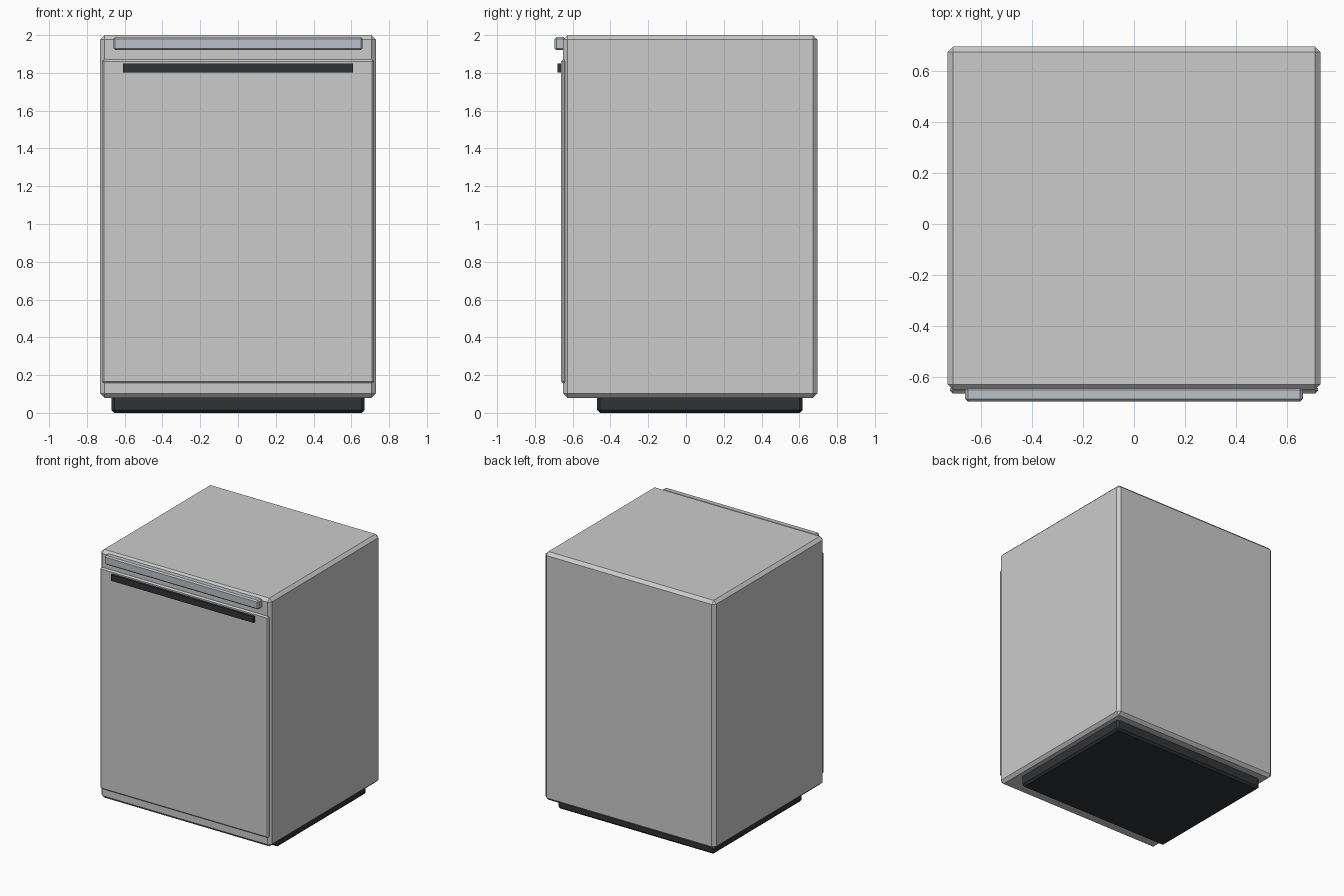
import bpy

if "Cube" in bpy.data.objects:
    bpy.data.objects.remove(bpy.data.objects["Cube"])


def material(name, color):
    mat = bpy.data.materials.new(name)
    mat.diffuse_color = color
    mat.use_nodes = True
    mat.node_tree.nodes["Principled BSDF"].inputs["Base Color"].default_value = mat.diffuse_color
    return mat


def box(name, lo, hi, chamfer=0.0, mat=None):
    """Axis-aligned box between two corners with an optional chamfer."""
    bpy.ops.mesh.primitive_cube_add(size=1, location=[(a + b) / 2 for a, b in zip(lo, hi)])
    obj = bpy.context.object
    obj.name = name
    obj.scale = [b - a for a, b in zip(lo, hi)]
    bpy.ops.object.transform_apply(location=False, rotation=False, scale=True)
    if chamfer:
        bevel = obj.modifiers.new("chamfer", 'BEVEL')
        bevel.width = chamfer
        bevel.segments = 1
    if mat:
        obj.data.materials.append(mat)
    return obj


dark = material("dark_plastic", (0.03, 0.033, 0.037, 1))
steel = material("pale_steel", (0.50, 0.54, 0.58, 1))

# Cabinet body and recessed plinth
box("cabinet_body", (-0.73, -0.65, 0.08), (0.73, 0.695, 2.0), 0.023)
box("plinth", (-0.67, -0.47, 0.0), (0.67, 0.617, 0.10), 0.015, dark)

# Door panel standing just proud of the cabinet
box("door_panel", (-0.72, -0.662, 0.157), (0.72, -0.634, 1.87), 0.01)

# Dark grip strip and steel bar along the top
box("grip_strip", (-0.61, -0.68, 1.802), (0.61, -0.655, 1.849), 0.0, dark)
box("top_bar", (-0.66, -0.695, 1.92), (0.66, -0.64, 1.99), 0.01, steel)
